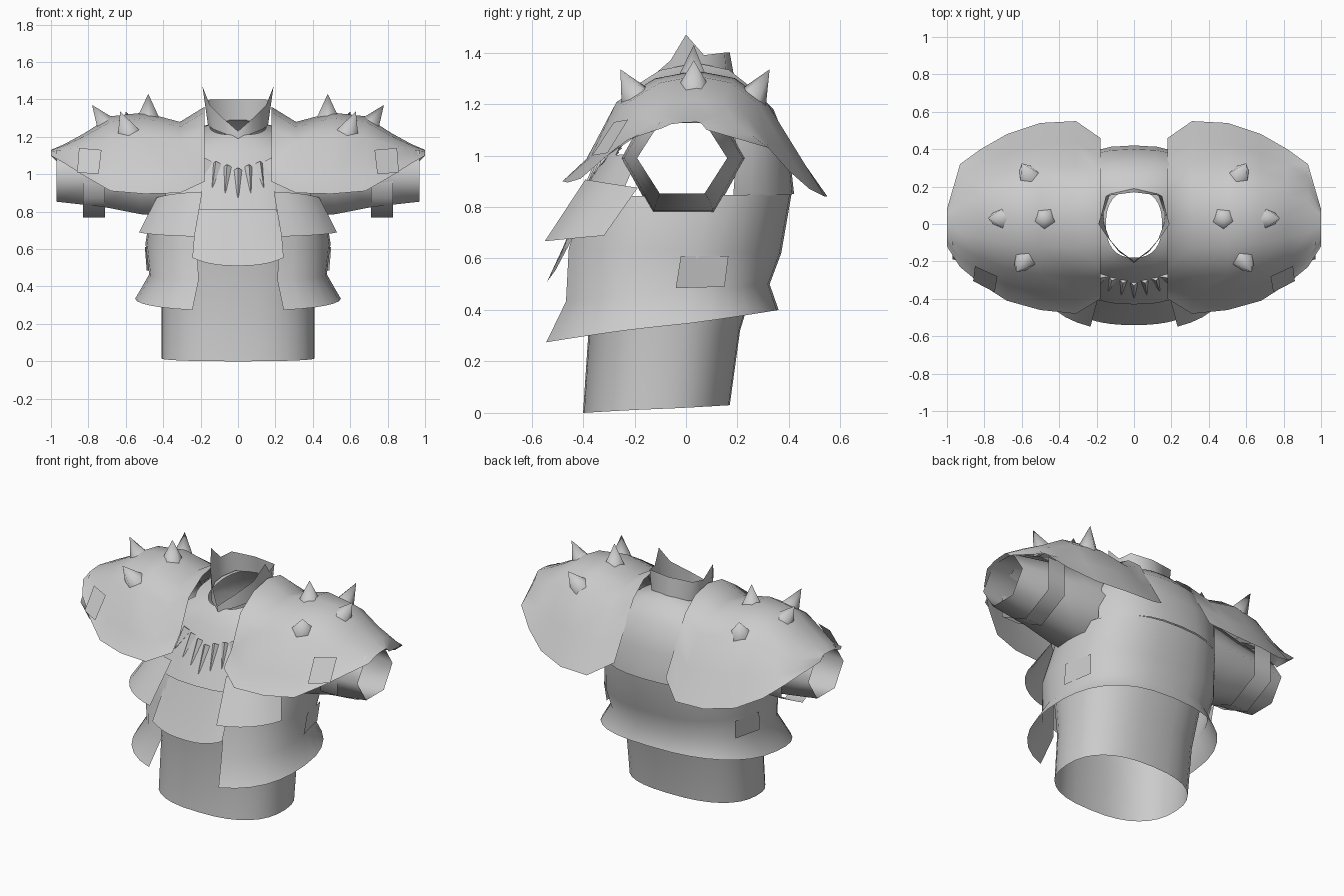
import bpy, bmesh
from math import sin, cos, pi, radians, hypot, copysign
from mathutils import Vector

cube = bpy.data.objects.get("Cube")
if cube:
    bpy.data.objects.remove(cube)

grey = bpy.data.materials.new("plain_grey")
grey.use_nodes = True
color = (0.6, 0.6, 0.6, 1)
grey.diffuse_color = color
grey.node_tree.nodes["Principled BSDF"].inputs["Base Color"].default_value = color


def finish(name, bm, mirror=False):
    """Turn a bmesh into a smooth shaded object, optionally mirrored in x."""
    bmesh.ops.remove_doubles(bm, verts=bm.verts, dist=0.0005)
    bmesh.ops.recalc_face_normals(bm, faces=bm.faces)
    mesh = bpy.data.meshes.new(name)
    bm.to_mesh(mesh)
    bm.free()
    mesh.materials.append(grey)
    obj = bpy.data.objects.new(name, mesh)
    bpy.context.scene.collection.objects.link(obj)
    bpy.ops.object.select_all(action='DESELECT')
    obj.select_set(True)
    bpy.context.view_layer.objects.active = obj
    bpy.ops.object.shade_smooth_by_angle(angle=radians(80))
    if mirror:
        obj.modifiers.new("mirror", 'MIRROR')
    return obj


def loft(rows, closed=False):
    """Skin a list of equally long point rows."""
    bm = bmesh.new()
    grid = [[bm.verts.new(p) for p in row] for row in rows]
    n = len(rows[0])
    for a, b in zip(grid, grid[1:]):
        for i in range(n if closed else n - 1):
            j = (i + 1) % n
            bm.faces.new((a[i], a[j], b[j], b[i]))
    return bm


def shell(rows, start=0, end=2 * pi, n=32):
    """Wrap cloth round the trunk; a row is half width, front y, back y, front z, back z.
    Angle 0 is the front, growing towards +x."""
    out = []
    for rx, yf, yb, zf, zb in rows:
        ring = []
        for i in range(n + 1):
            t = start + (end - start) * i / n
            s, c = sin(t), cos(t)
            x = copysign(abs(s) ** 0.8, s) * rx
            y = (yf + yb) / 2 - copysign(abs(c) ** 0.85, c) * (yb - yf) / 2
            ring.append((x, y, zf + (zb - zf) * (1 - c) / 2))
        out.append(ring)
    return loft(out)


def tube(rows, sides=6, phase=0):
    """Tube along x; a row is x, centre y, centre z, radius y, radius z."""
    ang = [phase + 2 * pi * i / sides for i in range(sides)]
    return loft([[(x, cy + ry * cos(a), cz + rz * sin(a)) for a in ang]
                 for x, cy, cz, ry, rz in rows], True)


def add_spike(bm, base, tip, radius, sides=5):
    base, tip = Vector(base), Vector(tip)
    axis = tip - base
    turn = axis.to_track_quat('Z', 'Y').to_matrix().to_4x4()
    turn.translation = (base + tip) / 2
    bmesh.ops.create_cone(bm, segments=sides, radius1=radius, radius2=0,
                          depth=axis.length, cap_ends=True, matrix=turn)


# Trunk: waist tube, open at both ends
finish("waist", shell([(.41, -.40, .17, 0, .03), (.41, -.38, .21, .3, .32),
                       (.43, -.41, .28, .55, .55)]))

# Belly panel hanging in the vest opening, its hem rising to the sides
finish("belly_panel", shell([(.5, -.54, .33, .51, 1.5), (.48, -.475, .38, .65, 1.2),
                             (.44, -.39, .4, .86, .9)], -.42, .42, 10))

# Vest: open at the front with a flared hem
finish("vest", shell([(.55, -.57, .36, .27, .40), (.475, -.49, .325, .43, .50),
                      (.495, -.48, .37, .64, .62), (.46, -.41, .41, .84, .85)],
                     .37, 2 * pi - .37, 28))

# Short flared flaps under the shoulder pads
finish("front_flap", shell([(.56, -.57, .3, .665, .74), (.46, -.41, .36, .91, .80)],
                           .34, 1.2, 6), True)

# Chest with armholes cut out
chest = shell([(.45, -.43, .42, .81, .85), (.45, -.325, .40, 1.0, 1.03),
               (.37, -.26, .34, 1.12, 1.18), (.25, -.21, .25, 1.18, 1.27),
               (.15, -.18, .18, 1.21, 1.29)])
holes = [f for f in chest.faces
         if abs(f.calc_center_median().x) > .27
         and hypot(f.calc_center_median().y + .02, f.calc_center_median().z - .99) < .22]
bmesh.ops.delete(chest, geom=holes, context='FACES')
finish("chest", chest)

# Standing collar: V neck, pointed corners, straight back
finish("collar", loft([
    [(0, -.2, 1.19), (.08, -.15, 1.22), (.13, -.08, 1.24), (.16, 0, 1.26),
     (.16, .07, 1.27), (.13, .16, 1.28), (0, .19, 1.29)],
    [(0, -.21, 1.23), (.08, -.14, 1.30), (.15, -.06, 1.37), (.19, 0, 1.47),
     (.17, .07, 1.39), (.15, .15, 1.40), (0, .17, 1.40)],
]), True)

# Sleeves and their cuff bands
finish("sleeve", tube([(.36, -.01, .99, .24, .25), (.52, -.01, .99, .23, .235),
                       (.72, -.01, .99, .205, .19), (.97, -.015, .99, .175, .158)]), True)
finish("arm_band", tube([(.71, .02, .98, .24, .21), (.83, .02, .98, .24, .21)],
                        phase=-pi / 2), True)

# Shoulder pads: arched sections from front hem over the top to back hem
front_arc = [(1, 0), (.82, .23), (.62, .72), (.32, .93), (0, 1)]
back_arc = [(.3, .94), (.54, .76), (.77, .38), (1, 0)]
stations = [(.18, -.40, .96, 1.36, .46, .92), (.31, -.48, .90, 1.28, .55, .84),
            (.50, -.46, .895, 1.33, .54, .84), (.68, -.41, .91, 1.31, .48, .87),
            (.82, -.32, .99, 1.22, .40, .94), (.93, -.23, 1.06, 1.16, .32, 1.03),
            (1.0, -.12, 1.10, 1.13, .08, 1.10)]
top_y = .04
sections = []
for x, yf, zf, zt, yb, zb in stations:
    arc = [(x, top_y + (yf - top_y) * a, zf + (zt - zf) * b) for a, b in front_arc]
    arc += [(x, top_y + (yb - top_y) * a, zb + (zt - zb) * b) for a, b in back_arc]
    sections.append(arc)
finish("shoulder_pad", loft(sections), True)

# Spikes on the pads
spikes = bmesh.new()
for base, tip in [((.48, .03, 1.29), (.48, .03, 1.43)), ((.70, .03, 1.25), (.78, .03, 1.37)),
                  ((.585, -.19, 1.22), (.63, -.255, 1.335)),
                  ((.56, .25, 1.21), (.60, .325, 1.335))]:
    add_spike(spikes, base, tip, .068)
finish("pad_spikes", spikes, True)

# Patches on the pads and on the vest sides
finish("pad_patch", loft([[(.745, -.365, 1.0), (.86, -.305, 1.01)],
                          [(.73, -.28, 1.13), (.85, -.225, 1.14)]]), True)
finish("vest_patch", loft([[(.488, -.04, .485), (.45, .15, .49)],
                           [(.498, -.02, .61), (.46, .165, .61)]]), True)

# Necklace of teeth, fanned along a curved line
teeth = bmesh.new()
for i in range(-3, 4):
    x, drop = i * .055, abs(i)
    add_spike(teeth, (x, -.30 + .012 * drop, 1.015 + .017 * drop),
              (x * 1.25, -.40 + .02 * drop, .87 + .028 * drop), .035, 4)
finish("tooth_necklace", teeth)
